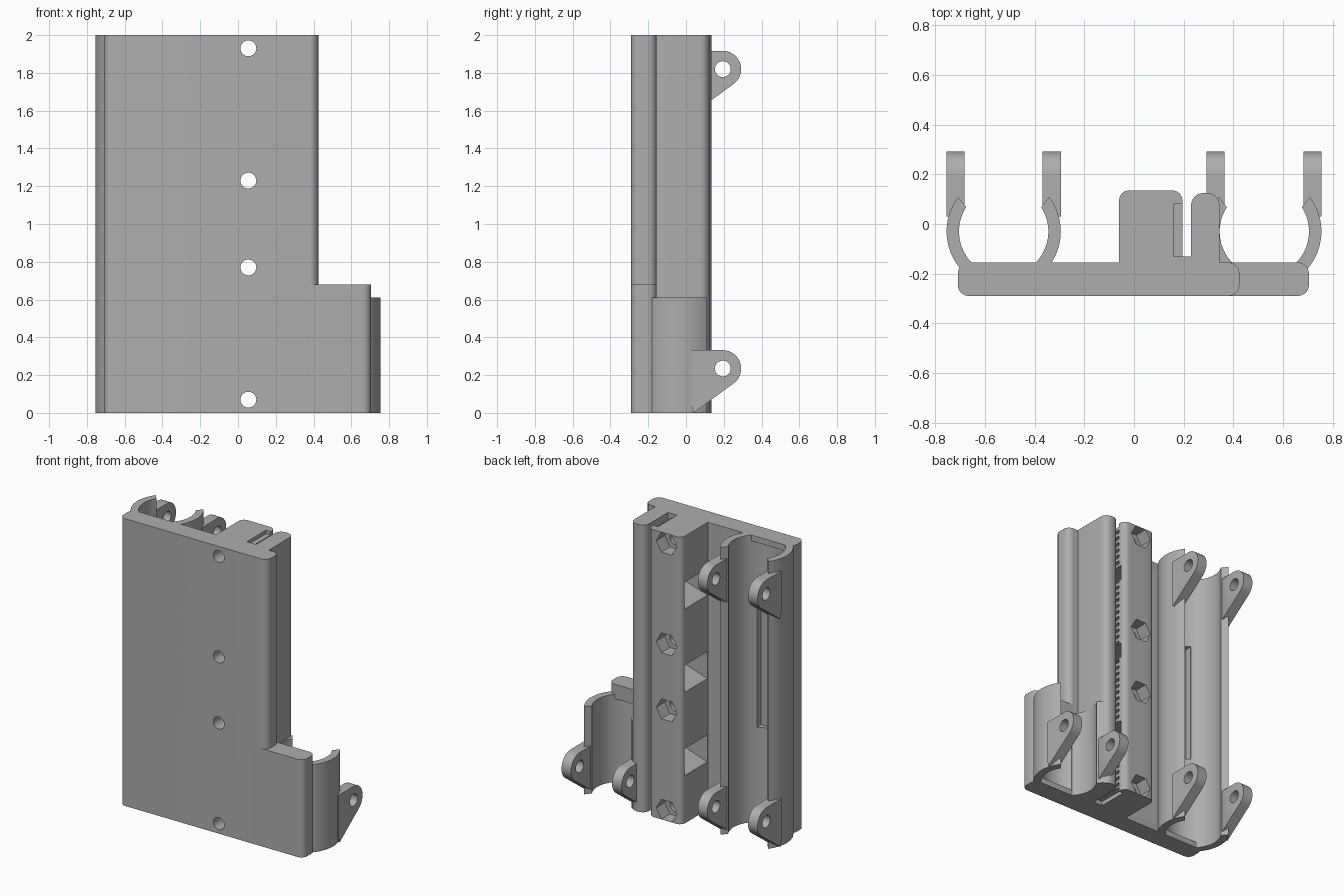
import bpy, bmesh
from math import sin, cos, radians, pi
from mathutils import Matrix

if "Cube" in bpy.data.objects:
    bpy.data.objects.remove(bpy.data.objects["Cube"], do_unlink=True)

grey = bpy.data.materials.new("matte grey")
grey.use_nodes = True
grey.diffuse_color = (0.42, 0.42, 0.42, 1)
grey.node_tree.nodes["Principled BSDF"].inputs["Base Color"].default_value = (0.42, 0.42, 0.42, 1)

HEIGHT = 2.0
HOLES = (0.07, 0.77, 1.23, 1.93)
HOLE_X = 0.055
WINDOWS = (0.42, 1.0, 1.58)
TUBE_X, TUBE_Y = 0.525, -0.03
INNER, OUTER = 0.18, 0.23


def finish(name, bm):
    bmesh.ops.recalc_face_normals(bm, faces=bm.faces)
    mesh = bpy.data.meshes.new(name)
    bm.to_mesh(mesh)
    bm.free()
    mesh.materials.append(grey)
    obj = bpy.data.objects.new(name, mesh)
    bpy.context.collection.objects.link(obj)
    return obj


def extrude(bm, points, vector):
    face = bm.faces.new([bm.verts.new(p) for p in points])
    new = bmesh.ops.extrude_face_region(bm, geom=[face])["geom"]
    bmesh.ops.translate(bm, vec=vector, verts=[v for v in new if isinstance(v, bmesh.types.BMVert)])


def column(name, outline, z0, z1):
    bm = bmesh.new()
    extrude(bm, [(x, y, z0) for x, y in outline], (0, 0, z1 - z0))
    return finish(name, bm)


def arc(cx, cy, r, a0, a1, n):
    angles = [radians(a0 + (a1 - a0) * i / n) for i in range(n + 1)]
    return [(cx + r * cos(a), cy + r * sin(a)) for a in angles]


def round_rect(x0, x1, y0, y1, r, round_left=True):
    pts = arc(x1 - r, y0 + r, r, -90, 0, 6) + arc(x1 - r, y1 - r, r, 0, 90, 6)
    if not round_left:
        return pts + [(x0, y1), (x0, y0)]
    return pts + arc(x0 + r, y1 - r, r, 90, 180, 6) + arc(x0 + r, y0 + r, r, 180, 270, 6)


def add_box(bm, x0, x1, y0, y1, z0, z1):
    extrude(bm, [(x0, y0, z0), (x1, y0, z0), (x1, y1, z0), (x0, y1, z0)], (0, 0, z1 - z0))


def box(name, *limits):
    bm = bmesh.new()
    add_box(bm, *limits)
    return finish(name, bm)


def y_prisms(name, radius, sides, y0, y1):
    # One rod along y at every screw position
    bm = bmesh.new()
    for z in HOLES:
        ring = arc(HOLE_X, z, radius, 0, 360 - 360 / sides, sides - 1)
        extrude(bm, [(x, y0, h) for x, h in ring], (0, y1 - y0, 0))
    return finish(name, bm)


def cut(obj, *cutters):
    for cutter in cutters:
        cutter.hide_render = True
        mod = obj.modifiers.new("cut", 'BOOLEAN')
        mod.operation, mod.solver, mod.object = 'DIFFERENCE', 'EXACT', cutter
        bpy.context.view_layer.objects.active = obj
        bpy.ops.object.modifier_apply(modifier=mod.name)


# Cutters: screw holes, nut pockets, tube bores
screws = y_prisms("screw_cutter", 0.042, 24, -0.5, 0.5)
nuts = y_prisms("nut_cutter", 0.08, 6, 0.04, 0.3)
left_bore = column("long_bore_cutter", arc(-TUBE_X, TUBE_Y, INNER, 0, 354, 59), 0.04, HEIGHT - 0.04)
left_clear = column("long_clear_cutter", arc(-TUBE_X, TUBE_Y, INNER, 0, 354, 59), -0.1, HEIGHT + 0.1)
right_bore = column("short_bore_cutter", arc(TUBE_X, TUBE_Y, INNER, 0, 354, 59), 0.04, 0.58)
right_clear = column("short_clear_cutter", arc(TUBE_X, TUBE_Y, INNER, 0, 354, 59), -0.1, 0.7)
recess = box("recess_cutter", -0.63, -0.42, -0.225, -0.1, 0.66, 1.5)

# Sloped windows through the rail block
bm = bmesh.new()
for z in WINDOWS:
    side = [(-0.1, z - 0.1), (-0.1, z + 0.1), (0.21, z + 0.1), (0.21, z)]
    extrude(bm, [(x, -0.15, h) for x, h in side], (0, 0.25, 0))
windows = finish("window_cutter", bm)

# Tooth gaps for the belt
bm = bmesh.new()
pitch = 0.046
for i in range(42):
    z = 0.045 + i * pitch
    add_box(bm, 0.16, 0.21, -0.13, 0.08, z, z + pitch * 0.5)
add_box(bm, 0.16, 0.21, -0.13, 0.08, -0.05, 0.03)
add_box(bm, 0.16, 0.21, -0.13, 0.08, 1.975, 2.05)
teeth = finish("tooth_cutter", bm)

# Back plate, tall part and low extension
tall_plate = column("tall_plate", round_rect(-0.71, 0.425, -0.29, -0.155, 0.045), 0, HEIGHT)
cut(tall_plate, screws, left_bore, recess, right_bore)
low_plate = column("low_plate", round_rect(0.3, 0.705, -0.29, -0.155, 0.045, False), 0, 0.68)
cut(low_plate, right_bore)

# Rail block, slot floor and clamping pillar
block = column("rail_block", round_rect(-0.06, 0.195, -0.22, 0.135, 0.04), 0, HEIGHT)
cut(block, screws, nuts, windows, teeth)
floor = box("slot_floor", 0.185, 0.245, -0.2, -0.13, 0, HEIGHT)
pillar = column("clamp_pillar", round_rect(0.23, 0.345, -0.22, 0.125, 0.05), 0, HEIGHT)
parts = [tall_plate, low_plate, block, floor, pillar]


# Curved cradle walls on each side of a tube
def cradle(label, cx, top):
    for side, name in ((-1, "right"), (1, "left")):
        outline = arc(0, 0, OUTER, 37, -55, 20) + arc(0, 0, INNER, -55, 33, 20)
        outline = [(cx + side * x, TUBE_Y + y) for x, y in outline]
        parts.append(column(f"{label}_cradle_{name}_wall", outline, 0, top))


cradle("long", -TUBE_X, HEIGHT)
cradle("short", TUBE_X, 0.61)


# Pierced ears, each a rounded lug with a sloped underside
def ear(name, x0, z, bore):
    outline = arc(0.195, z, 0.097, 90, -55, 16) + [(0.04, z - 0.235), (0.03, z - 0.2), (0.03, z + 0.097)]
    bm = bmesh.new()
    extrude(bm, [(x0, y, h) for y, h in outline], (0.073, 0, 0))
    lug = finish(name, bm)
    bm = bmesh.new()
    hole = arc(0.195, z, 0.042, 0, 345, 23)
    extrude(bm, [(x0 - 0.1, y, h) for y, h in hole], (0.3, 0, 0))
    drill = finish("ear_drill", bm)
    cut(lug, drill, bore)
    bpy.data.objects.remove(drill, do_unlink=True)
    parts.append(lug)


for label, z in (("upper", 1.82), ("lower", 0.235)):
    ear(f"{label}_outer_ear", -0.755, z, left_clear)
    ear(f"{label}_inner_ear", -0.368, z, left_clear)
ear("short_inner_ear", 0.292, 0.235, right_clear)
ear("short_outer_ear", 0.682, 0.235, right_clear)

for cutter in (screws, nuts, left_bore, left_clear, right_bore, right_clear, recess, windows, teeth):
    bpy.data.objects.remove(cutter, do_unlink=True)

# Smooth the curves, keep the edges sharp
bpy.ops.object.select_all(action='DESELECT')
for part in parts:
    part.select_set(True)
bpy.context.view_layer.objects.active = parts[0]
bpy.ops.object.shade_smooth_by_angle(angle=radians(30))
